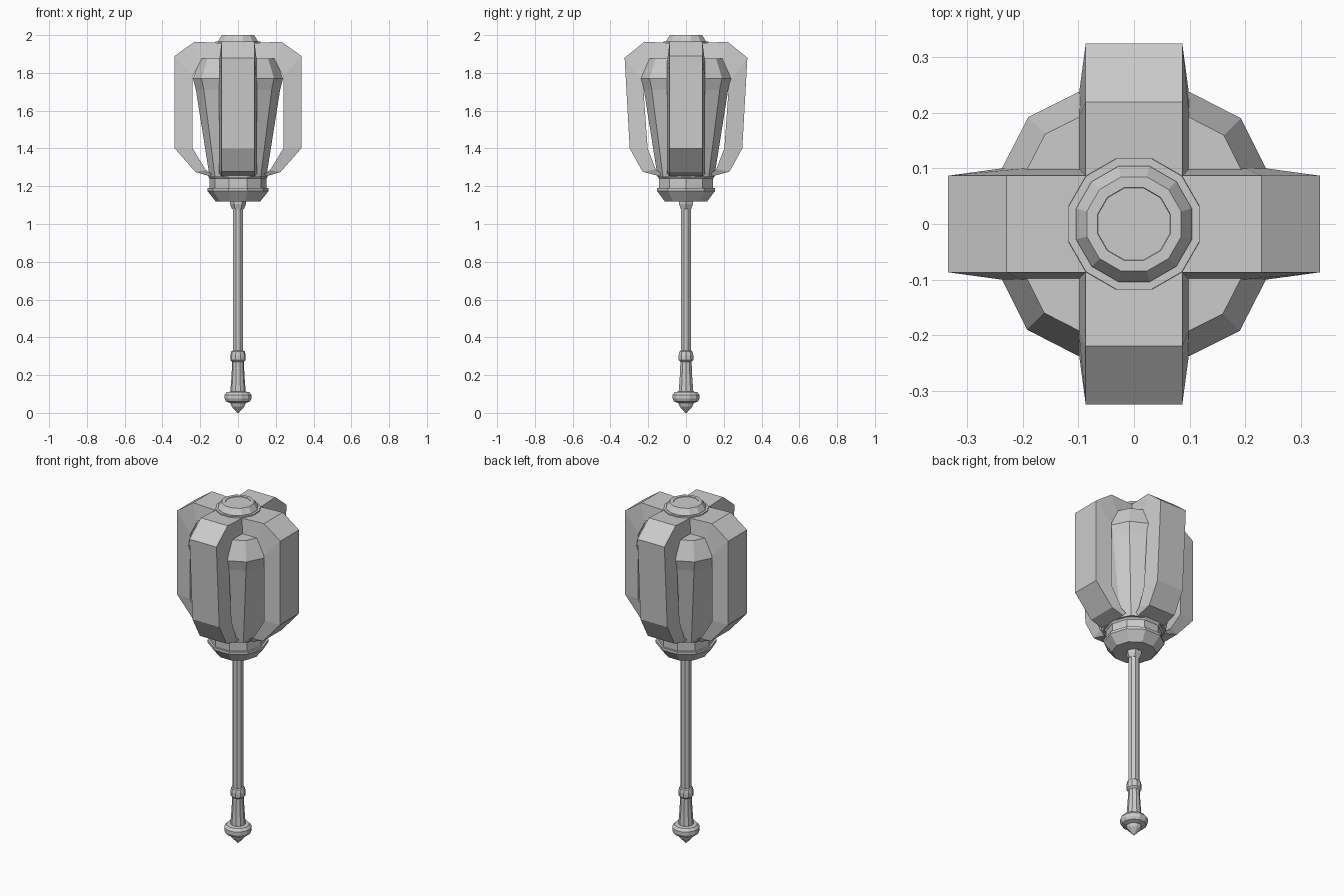
import bpy
from math import cos, sin, pi

if "Cube" in bpy.data.objects:
    bpy.data.objects.remove(bpy.data.objects["Cube"])


def make(name, verts, faces):
    mesh = bpy.data.meshes.new(name)
    mesh.from_pydata(verts, [], faces)
    mesh.validate()
    obj = bpy.data.objects.new(name, mesh)
    bpy.context.collection.objects.link(obj)
    return obj


def ngon(n):
    # regular unit outline, flat side facing front
    return [(cos(2 * pi * (i + .5) / n - pi / 2), sin(2 * pi * (i + .5) / n - pi / 2)) for i in range(n)]


def stack(name, outline, profile):
    # sweep an outline up a (radius, z) profile and cap both ends
    n = len(outline)
    verts = [(x * r, y * r, z) for r, z in profile for x, y in outline]
    faces = [(k * n + i, k * n + (i + 1) % n, (k + 1) * n + (i + 1) % n, (k + 1) * n + i)
             for k in range(len(profile) - 1) for i in range(n)]
    faces += [tuple(reversed(range(n))), tuple(range(len(verts) - n, len(verts)))]
    return make(name, verts, faces)


def flange(name, outer, inner, turn):
    # C-shaped bar, slightly wider on its inner side
    c, s = round(cos(turn)), round(sin(turn))
    verts = []
    for (ro, zo), (ri, zi) in zip(outer, inner):
        for r, w, z in ((ro, -.087, zo), (ro, .087, zo), (ri, .1, zi), (ri, -.1, zi)):
            verts.append((r * c - w * s, r * s + w * c, z))
    last = 4 * (len(outer) - 1)
    faces = [(k + i, k + 4 + i, k + 4 + (i + 1) % 4, k + (i + 1) % 4)
             for k in range(0, last, 4) for i in range(4)]
    faces += [(0, 1, 2, 3), (last + 3, last + 2, last + 1, last)]
    return make(name, verts, faces)


# handle
stack("pommel", ngon(12), [(.004, 0), (.036, .035), (.042, .052), (.066, .06), (.074, .075),
                           (.074, .095), (.062, .11), (.036, .113)])
stack("grip", ngon(10), [(.041, .11), (.034, .2), (.031, .275)])
stack("grip_ring", ngon(10), [(.031, .27), (.041, .28), (.041, .305), (.036, .325), (.028, .33)])
stack("shaft", ngon(8), [(.03, .32), (.03, 1.12)])
stack("shaft_nut", ngon(6), [(.032, 1.08), (.042, 1.105), (.042, 1.13)])

# collar under the head
stack("collar", ngon(10), [(.118, 1.12), (.162, 1.175), (.162, 1.19), (.15, 1.19), (.15, 1.24),
                           (.158, 1.25), (.14, 1.26)])

# head core: twelve-sided with wide faces behind the flanges
quarter = [(1, .42), (.81, .8), (.42, 1)]
core_outline = []
for q in range(4):
    c, s = round(cos(q * pi / 2)), round(sin(q * pi / 2))
    core_outline += [(x * c - y * s, x * s + y * c) for x, y in quarter]
stack("head_core", core_outline, [(.15, 1.25), (.155, 1.28), (.223, 1.71), (.238, 1.77), (.2, 1.875)])

# top cap
stack("neck", ngon(12), [(.13, 1.86), (.122, 1.966)])
stack("top_cap", ngon(12), [(.108, 1.94), (.108, 1.97), (.088, 2.0), (.068, 2.0), (.067, 1.997)])

# four flanges; the front and back pair leans outward towards the top
side_outer = [(.08, 1.958), (.23, 1.965), (.335, 1.89), (.335, 1.4), (.225, 1.275), (.15, 1.253)]
side_inner = [(.08, 1.86), (.2, 1.86), (.24, 1.78), (.24, 1.4), (.17, 1.285), (.14, 1.265)]
front_outer = [(.08, 1.958), (.22, 1.965), (.325, 1.88), (.298, 1.4), (.23, 1.277), (.14, 1.253)]
front_inner = [(.08, 1.86), (.19, 1.86), (.228, 1.75), (.203, 1.4), (.16, 1.29), (.13, 1.265)]
for i, name in enumerate(("right", "back", "left", "front")):
    out, inn = (front_outer, front_inner) if i % 2 else (side_outer, side_inner)
    flange("flange_" + name, out, inn, i * pi / 2)
